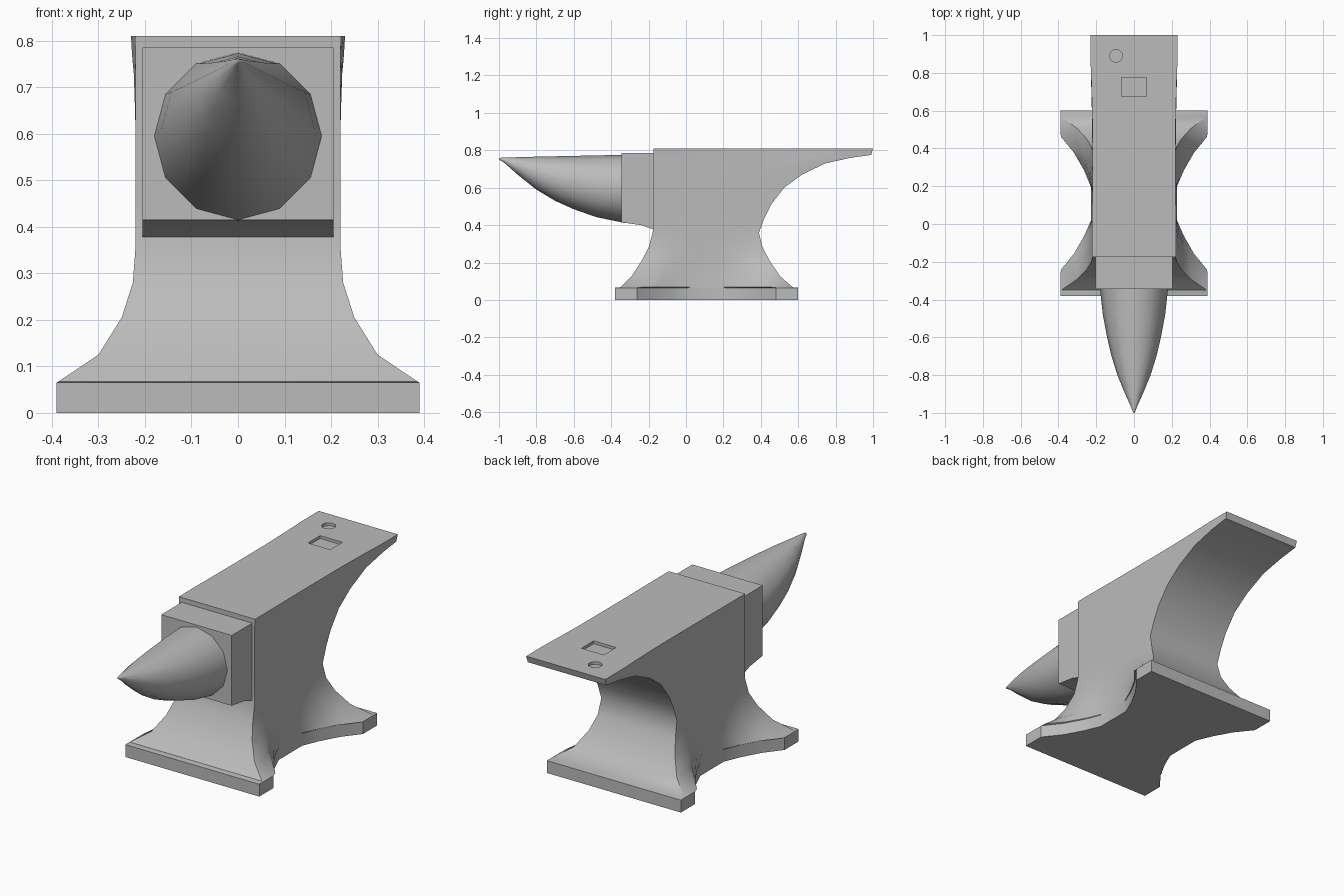
import bpy, bmesh
from math import sin, cos, pi, radians

cube = bpy.data.objects.get("Cube")
if cube:
    bpy.data.objects.remove(cube, do_unlink=True)

steel = bpy.data.materials.new("grey_steel")
steel.use_nodes = True
GREY = (0.5, 0.5, 0.5, 1)
steel.diffuse_color = GREY
steel.node_tree.nodes["Principled BSDF"].inputs["Base Color"].default_value = GREY


def loft(name, rings):
    """Skin a closed solid through rings that share a point count."""
    bm = bmesh.new()
    loops = [[bm.verts.new(p) for p in ring] for ring in rings]
    for a, b in zip(loops, loops[1:]):
        for i in range(len(a)):
            j = (i + 1) % len(a)
            bm.faces.new((a[i], a[j], b[j], b[i]))
    bm.faces.new(loops[0][::-1])
    bm.faces.new(loops[-1])
    bmesh.ops.recalc_face_normals(bm, faces=bm.faces)
    mesh = bpy.data.meshes.new(name)
    bm.to_mesh(mesh)
    bm.free()
    mesh.materials.append(steel)
    obj = bpy.data.objects.new(name, mesh)
    bpy.context.collection.objects.link(obj)
    return obj


def activate(obj):
    bpy.ops.object.select_all(action='DESELECT')
    obj.select_set(True)
    bpy.context.view_layer.objects.active = obj


def smooth(obj):
    activate(obj)
    bpy.ops.object.shade_smooth_by_angle(angle=radians(38))


# Body: hourglass plan stacked through foot, waist and overhanging heel
WAIST = 0.22
half = [(0, 1), (0.12, 1), (0.21, 0.59), (0.31, 0.27), (0.40, 0.05)]
stations = half + [(1 - t, f) for t, f in reversed(half)]

# height, front y, back y, corner half-width at front, at back
levels = [
    (0, -0.38, 0.60, 0.39, 0.39), (0.065, -0.38, 0.60, 0.39, 0.39),
    (0.068, -0.35, 0.57, 0.385, 0.385), (0.125, -0.292, 0.505, 0.30, 0.30),
    (0.205, -0.24, 0.45, 0.25, 0.25), (0.28, -0.20, 0.41, 0.226, 0.226),
    (0.36, -0.178, 0.39, 0.22, 0.22), (0.44, -0.175, 0.42, 0.22, 0.22),
    (0.51, -0.175, 0.455, 0.22, 0.22), (0.60, -0.175, 0.525, 0.22, 0.22),
    (0.67, -0.175, 0.62, 0.22, 0.222), (0.73, -0.175, 0.745, 0.22, 0.224),
    (0.76, -0.175, 0.88, 0.22, 0.227), (0.775, -0.175, 0.99, 0.22, 0.228),
    (0.81, -0.175, 1.0, 0.222, 0.23)]


def plan_ring(z, front, back, wide_front, wide_back):
    side = []
    for t, f in stations:
        wide = wide_front if t < 0.5 else wide_back
        side.append((WAIST + (wide - WAIST) * f, front + (back - front) * t, z))
    return side + [(-x, y, z) for x, y, z in reversed(side)]


body = loft("anvil_body", [plan_ring(*lv) for lv in levels])

# Shallow square and round holes in the heel


def cut(target, cutter):
    mod = target.modifiers.new("hole", 'BOOLEAN')
    mod.operation = 'DIFFERENCE'
    mod.solver = 'EXACT'
    mod.object = cutter
    activate(target)
    bpy.ops.object.modifier_apply(modifier=mod.name)
    bpy.data.objects.remove(cutter, do_unlink=True)


def prism(name, cx, cy, radius, sides, turn, squash=1):
    def ring(z):
        return [(cx + radius * cos(turn + 2 * pi * i / sides),
                 cy + squash * radius * sin(turn + 2 * pi * i / sides), z)
                for i in range(sides)]
    return loft(name, [ring(0.795), ring(0.85)])


cut(body, prism("square_hole_cutter", 0, 0.725, 0.092, 4, pi / 4, 0.78))
cut(body, prism("round_hole_cutter", -0.095, 0.89, 0.034, 12, 0))
smooth(body)

# Step block between the body and the horn
step = [(-0.345, 0.785), (-0.345, 0.415), (-0.24, 0.40), (-0.17, 0.375), (-0.17, 0.785)]
block = loft("step_block", [[(x, y, z) for y, z in step] for x in (-0.205, 0.205)])
smooth(block)

# Horn: round sections between a level top line and a rising belly
horn_line = [(-0.33, 0.775, 0.412), (-0.48, 0.773, 0.443), (-0.60, 0.770, 0.485),
             (-0.70, 0.768, 0.53), (-0.80, 0.766, 0.59), (-0.90, 0.763, 0.67),
             (-0.97, 0.762, 0.732), (-0.992, 0.760, 0.746), (-1.0, 0.756, 0.752)]


def horn_ring(y, top, bottom):
    mid, r = (top + bottom) / 2, (top - bottom) / 2
    return [(r * cos(i * pi / 6), y, mid + r * sin(i * pi / 6)) for i in range(12)]


horn = loft("horn", [horn_ring(*s) for s in horn_line])
smooth(horn)
